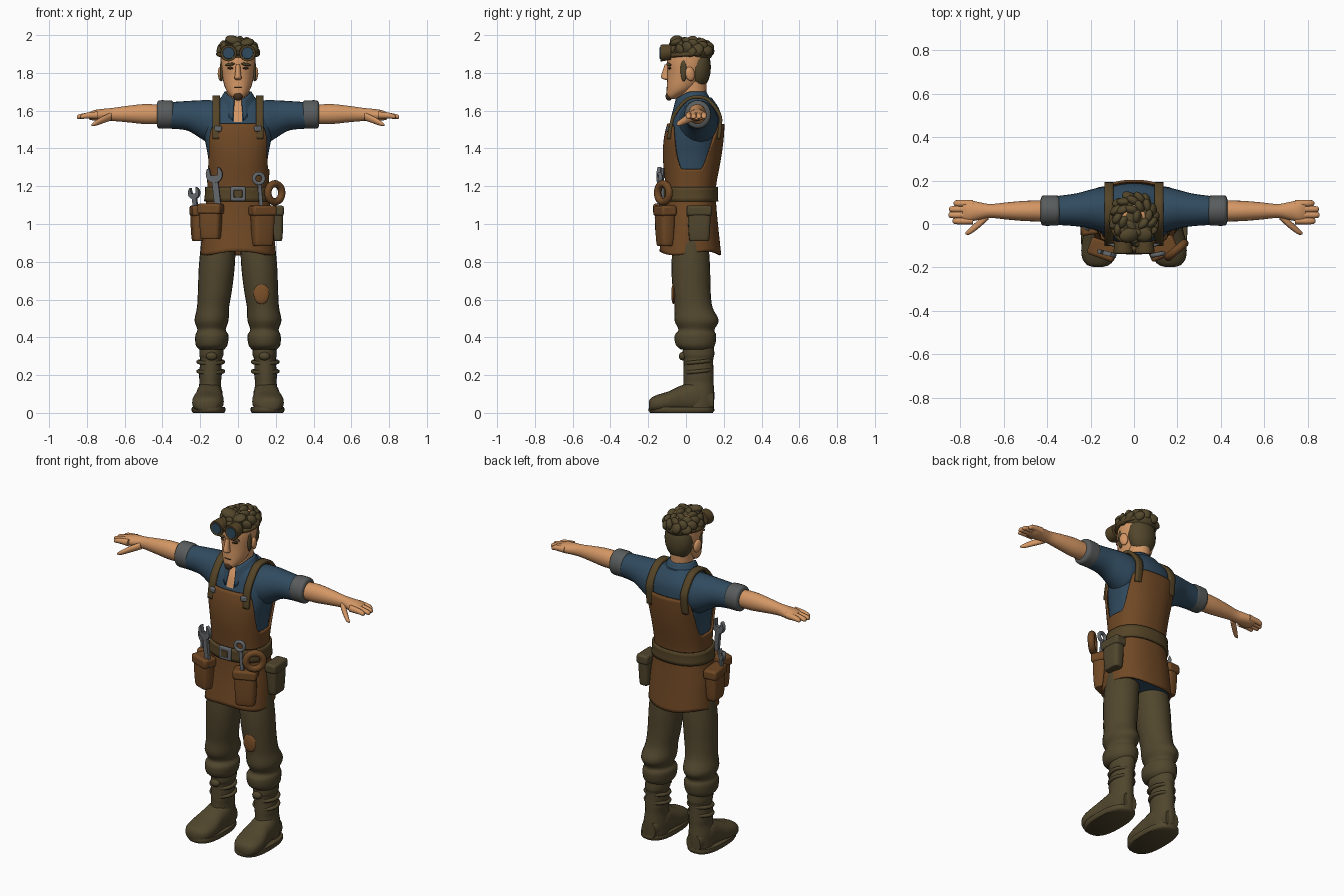
import bpy, bmesh, math, random
from math import sin, cos, pi
from mathutils import Vector, Matrix

if "Cube" in bpy.data.objects:
    bpy.data.objects.remove(bpy.data.objects["Cube"])
random.seed(4)


def material(name, r, g, b):
    m = bpy.data.materials.new(name)
    m.use_nodes = True
    m.diffuse_color = (r, g, b, 1)
    shader = m.node_tree.nodes["Principled BSDF"]
    shader.inputs["Base Color"].default_value = (r, g, b, 1)
    shader.inputs["Roughness"].default_value = 0.8
    return m


SKIN = material("warm skin", .66, .31, .13)
LEATHER = material("apron leather", .16, .065, .018)
SHIRT = material("blue cloth", .03, .07, .115)
OLIVE = material("olive cloth", .082, .062, .027)
HAIR = material("olive hair", .085, .062, .025)
STRAP = material("dark strap", .09, .058, .02)
CUFF = material("grey cuff", .1, .108, .108)
METAL = material("tool steel", .13, .14, .15)
PATCH = material("patch tan", .2, .08, .022)
DARK = material("dark whiskers", .06, .03, .014)


def make(name, bm, *mats):
    bmesh.ops.recalc_face_normals(bm, faces=bm.faces)
    me = bpy.data.meshes.new(name)
    bm.to_mesh(me)
    bm.free()
    for m in mats:
        me.materials.append(m)
    me.shade_smooth()
    me.set_sharp_from_angle(angle=0.9)
    ob = bpy.data.objects.new(name, me)
    bpy.context.collection.objects.link(ob)
    return ob


def smooth(rows, k=4):
    # Catmull-Rom refinement of a short list of rows
    out = []
    for i in range(len(rows) - 1):
        quad = [Vector(rows[max(0, min(len(rows) - 1, i + j))]) for j in (-1, 0, 1, 2)]
        a, b, c, d = quad
        for t in (j / k for j in range(k)):
            out.append(b + (c - a) * (t / 2) + (2 * a - 5 * b + 4 * c - d) * (t * t / 2)
                       + (3 * b - a - 3 * c + d) * (t ** 3 / 2))
    return out + [Vector(rows[-1])]


def unit(a, p):
    return [math.copysign(abs(f) ** (2 / p), f) for f in (cos(a), sin(a))]


def tube(name, mats, rows, axis=2, n=24, p=2, k=4, at=(0, 0, 0), turn=0):
    # rows: position along axis, two centre coordinates, two radii
    bm, rings = bmesh.new(), []
    for t, u, v, ru, rv in smooth(rows, k):
        ring = []
        for i in range(n):
            c, s = unit(2 * pi * i / n, p)
            co = [u + ru * c, v + rv * s]
            co.insert(axis, t)
            ring.append(bm.verts.new(co))
        rings.append(ring)
    for lo, hi in zip(rings, rings[1:]):
        for i in range(n):
            bm.faces.new((lo[i], lo[(i + 1) % n], hi[(i + 1) % n], hi[i]))
    bm.faces.new(rings[0])
    bm.faces.new(rings[-1])
    ob = make(name, bm, *mats)
    ob.location, ob.rotation_euler.z = at, turn
    return ob


def sheet(name, mat, f, nu, nv, thick=.012):
    bm = bmesh.new()
    g = [[bm.verts.new(f(i / nu, j / nv)) for j in range(nv + 1)] for i in range(nu + 1)]
    for i in range(nu):
        for j in range(nv):
            bm.faces.new((g[i][j], g[i + 1][j], g[i + 1][j + 1], g[i][j + 1]))
    bmesh.ops.remove_doubles(bm, verts=bm.verts, dist=1e-5)
    ob = make(name, bm, mat)
    mod = ob.modifiers.new("thickness", 'SOLIDIFY')
    mod.thickness, mod.offset = thick, 0
    return ob


def blob(name, mat, at, size, rot=(0, 0, 0)):
    bm = bmesh.new()
    bmesh.ops.create_uvsphere(bm, u_segments=16, v_segments=10, radius=1)
    bmesh.ops.scale(bm, vec=size, verts=bm.verts)
    ob = make(name, bm, mat)
    ob.location, ob.rotation_euler = at, rot
    return ob


def box(name, mat, at, size, rot=(0, 0, 0), bevel=.006):
    bm = bmesh.new()
    bmesh.ops.create_cube(bm, size=1)
    bmesh.ops.scale(bm, vec=size, verts=bm.verts)
    ob = make(name, bm, mat)
    ob.location, ob.rotation_euler = at, rot
    mod = ob.modifiers.new("soft edge", 'BEVEL')
    mod.width, mod.segments = bevel, 2
    return ob


def ring(name, mat, at, radius, thick, rot):
    def f(u, v):
        r = radius + thick * cos(2 * pi * v)
        return (r * cos(2 * pi * u), r * sin(2 * pi * u), thick * sin(2 * pi * v))
    ob = sheet(name, mat, f, 24, 10, .001)
    ob.location, ob.rotation_euler = at, rot


# Torso with an open shirt front
BODY = [(.86, 0, .022, .18, .146), (1, 0, .025, .17, .128), (1.12, 0, .025, .152, .118),
        (1.2, 0, .025, .146, .118), (1.35, 0, .032, .158, .138), (1.46, 0, .042, .178, .142),
        (1.55, 0, .055, .185, .132), (1.61, 0, .06, .16, .115), (1.67, 0, .06, .09, .075)]
FINE = smooth(BODY, 8)
POWER = 2.3
torso = tube("shirt_torso", (SHIRT, SKIN), BODY, n=72, p=POWER, k=8)
for face in torso.data.polygons:
    c = face.center
    if c.y < .03 and abs(c.x) < (c.z - 1.52) * .5:
        face.material_index = 1


def section(z):
    for a, b in zip(FINE, FINE[1:]):
        if z <= b[0]:
            return a.lerp(b, (z - a[0]) / (b[0] - a[0]))
    return FINE[-1]


def on_body(a, z, off):
    row = section(z)
    c, s = unit(a, POWER)
    return ((row[3] + off) * c, row[2] + (row[4] + off) * s, z)


def apron_top(a):
    t = max(0, min(1, (abs(sin(a)) - .3) / .55))
    return 1.29 + .24 * t * t * (3 - 2 * t)


def apron(u, v):
    a = 2 * pi * u
    low = .845 + .01 * sin(3 * a)
    return on_body(a, low + (apron_top(a) - low) * v, .01)


sheet("apron", LEATHER, apron, 72, 36)
sheet("waist_belt", STRAP, lambda u, v: on_body(2 * pi * u, 1.12 + .075 * v, .022), 48, 4)
box("belt_buckle", METAL, (0, -.12, 1.16), (.08, .02, .075))
box("buckle_plate", STRAP, (0, -.128, 1.16), (.045, .012, .04), bevel=.003)


# Collar standing round the neck and dropping at the front
def collar(u, v):
    a = -pi / 2 + .3 + u * (2 * pi - .6)
    front = max(0, -sin(a)) ** 2
    r = .066 + .03 * v
    return (r * cos(a), .035 + (r + .025 * front) * sin(a), 1.7 - .05 * v - .07 * front * (.6 + v))


sheet("shirt_collar", SHIRT, collar, 32, 4, .01)


# Shoulder straps following the chest and back
def strap_rows(x):
    def depth(z, side):
        _, _, cy, rx, ry = section(z)
        return cy + side * (ry * (1 - (x / rx) ** POWER) ** (1 / POWER) + .016)
    front = [(depth(z, -1), z) for z in (1.45, 1.52, 1.58)]
    back = [(depth(z, 1), z) for z in (1.58, 1.52, 1.45)]
    return smooth(front + [(.0, 1.655), (.06, 1.672), (.12, 1.655)] + back, 4)


for s, side in ((1, "left"), (-1, "right")):
    path = strap_rows(.115)
    last = len(path) - 1
    sheet(side + "_shoulder_strap", STRAP,
          lambda u, v: (s * (.095 + .04 * v), *path[round(u * last)]), last, 3, .018)
    box(side + "_strap_buckle", METAL, (s * .105, -.09, 1.505), (.04, .02, .03), (0, 0, s * .4))

    # Sleeve, rolled cuff and bare forearm
    tube(side + "_sleeve", (SHIRT,), [(s * x, y, z, a, b) for x, y, z, a, b in (
        (.06, .06, 1.55, .1, .1), (.14, .065, 1.54, .105, .115), (.2, .068, 1.555, .09, .1),
        (.27, .065, 1.573, .075, .078), (.36, .062, 1.575, .066, .07))], axis=0)
    tube(side + "_rolled_cuff", (CUFF,), [(s * x, .062, 1.58, r, r + .005) for x, r in (
        (.342, .055), (.35, .068), (.385, .07), (.42, .068), (.43, .05))], axis=0)
    tube(side + "_forearm", (SKIN,), [(s * x, .06, z, a, b) for x, z, a, b in (
        (.4, 1.58, .048, .05), (.49, 1.582, .047, .053), (.58, 1.582, .04, .044),
        (.66, 1.58, .032, .035), (.71, 1.578, .04, .032), (.76, 1.575, .05, .028),
        (.79, 1.572, .045, .018))], axis=0)
    for i in range(4):
        y, reach = .014 + .027 * i, (.835, .853, .85, .83)[i]
        tube(side + "_finger", (SKIN,), [(s * .74, y, 1.577, .016, .02), (s * .8, y, 1.574, .016, .016),
             (s * (reach - .008), y, 1.568, .013, .012), (s * reach, y, 1.566, .005, .005)], axis=0, n=10)
    tube(side + "_thumb", (SKIN,), [(s * .67, .04, 1.57, .02, .022), (s * .715, .0, 1.552, .02, .02),
         (s * .755, -.033, 1.533, .015, .014), (s * .775, -.043, 1.525, .005, .005)], axis=0, n=10)

    # Trouser leg with a gathered hem
    tube(side + "_trouser_leg", (OLIVE,), [(z, s * x, y, a, b) for z, x, y, a, b in (
        (.95, .1, .025, .09, .09), (.78, .112, .025, .095, .102), (.65, .122, .03, .09, .1),
        (.56, .132, .04, .085, .1), (.49, .14, .056, .09, .117), (.44, .14, .055, .075, .095),
        (.41, .138, .05, .088, .11), (.36, .14, .05, .084, .104), (.335, .14, .055, .066, .08))])

    # Boot
    tube(side + "_boot_shaft", (OLIVE,), [(z, s * x, .066, a, b) for z, x, a, b in (
        (.37, .14, .06, .08), (.31, .141, .064, .084), (.28, .143, .057, .078), (.2, .146, .06, .08),
        (.16, .147, .057, .08), (.1, .15, .064, .084), (.03, .15, .065, .082))])
    tube(side + "_boot_foot", (OLIVE,), [(y, s * x, z, a, b) for y, x, z, a, b in (
        (.145, .15, .06, .045, .05), (.06, .15, .085, .068, .08), (-.02, .153, .075, .072, .072),
        (-.09, .158, .06, .083, .055), (-.15, .162, .05, .078, .046), (-.185, .165, .043, .055, .036),
        (-.197, .166, .04, .025, .02))], axis=1, p=2.4)
    tube(side + "_boot_sole", (OLIVE,), [(z, s * .156, -.024, a, b) for z, a, b in (
        (0, .083, .165), (.012, .09, .174), (.03, .088, .172))], p=2.6, k=2)
    for z in (.22, .27):
        ring(side + "_boot_band", OLIVE, (s * .144, .066, z), .066, .01, (.1, 0, 0))
    blob(side + "_lace_knot", OLIVE, (s * .14, -.018, .3), (.03, .02, .022))

    # Face sides, goggles
    blob(side + "_ear", SKIN, (s * .092, .022, 1.795), (.014, .026, .038), (.2, 0, s * .3))
    blob(side + "_sideburn", HAIR, (s * .086, -.012, 1.815), (.01, .017, .06))
    blob(side + "_eye", DARK, (s * .04, -.087, 1.825), (.018, .008, .006), (0, 0, s * .35))
    blob(side + "_eyebrow", HAIR, (s * .042, -.091, 1.845), (.028, .01, .008), (0, s * .15, s * .35))
    tube(side + "_goggle_frame", (STRAP,), [(-.135, s * .05, 1.905, .038, .038), (-.13, s * .05, 1.905, .044, .044),
         (-.08, s * .05, 1.91, .04, .04)], axis=1)
    tube(side + "_goggle_lens", (SHIRT,), [(-.139, s * .05, 1.905, .03, .03),
         (-.13, s * .05, 1.905, .033, .033)], axis=1, k=1)

# Head and neck
tube("neck", (SKIN,), [(1.5, 0, .03, .07, .08), (1.62, 0, .035, .06, .07), (1.76, 0, .04, .062, .07)])
tube("head", (SKIN,), [(1.662, 0, -.075, .016, .016), (1.68, 0, -.062, .04, .04), (1.72, 0, -.025, .068, .077),
     (1.79, 0, .002, .085, .101), (1.86, 0, .01, .093, .11), (1.92, 0, .016, .086, .1), (1.97, 0, .02, .05, .06)])
tube("nose", (SKIN,), [(1.762, 0, -.1, .012, .008), (1.772, 0, -.107, .02, .022), (1.79, 0, -.107, .016, .023),
     (1.845, 0, -.098, .011, .014)], n=12)
blob("goatee", DARK, (0, -.09, 1.677), (.024, .018, .024))
blob("mouth", DARK, (0, -.098, 1.722), (.022, .006, .004))
blob("goggle_bridge", STRAP, (0, -.115, 1.905), (.02, .012, .012))
ring("goggle_strap", STRAP, (0, .015, 1.9), .104, .012, (.08, 0, 0))

# Hair: two masses covered with swept tufts
blob("hair_crown", HAIR, (0, .025, 1.915), (.1, .118, .062), (-.12, 0, 0))
blob("hair_back", HAIR, (0, .066, 1.83), (.086, .066, .115))
for i in range(30):
    a, h = i * 2.4, (i + .5) / 30
    w = math.sqrt(1 - h * h)
    at = (.092 * w * cos(a), .025 + .108 * w * sin(a), 1.91 + .055 * h)
    blob("hair_tuft", HAIR, at, (.034, .02, .026 + .008 * random.random()),
         (random.uniform(-.5, .5), random.uniform(-.5, .5), a + 1))
blob("front_quiff", HAIR, (-.02, -.05, 1.97), (.05, .035, .025), (.4, .25, .3))
blob("front_quiff_side", HAIR, (.045, -.05, 1.96), (.04, .035, .02), (.3, -.2, 0))

# Tool pouches hung on the belt
for name, mat, x, y, low, high, w, d, turn in (
        ("front_right_pouch", LEATHER, -.145, -.118, .92, 1.1, .06, .038, -.35),
        ("front_left_pouch", LEATHER, .13, -.112, .885, 1.09, .062, .04, .4),
        ("side_right_pouch", LEATHER, -.21, .02, .91, 1.09, .066, .038, -1.45),
        ("side_left_pouch", OLIVE, .205, .07, .91, 1.09, .062, .034, 1.6)):
    span = high - low
    tube(name, (mat,), [(0, 0, 0, w * .7, d * .6), (.01, 0, 0, w * .86, d * .85), (span * .5, 0, 0, w * .95, d),
         (span - .005, 0, 0, w, d * .95), (span, 0, 0, w * .9, d * .8)], p=4, at=(x, y, low), turn=turn)
    box(name + "_flap", mat, (x, y, high - .02), (w * 2.15, d * 2.15, .055), (0, 0, turn), .012)


# Tools
def wrench(name, at, r, length, lean, turn):
    bm = bmesh.new()
    arc = [math.radians(122 + 296 * i / 20) for i in range(21)]
    pts = [(r * cos(a), r * sin(a)) for a in arc] + [(r * .4, -r * .1), (-r * .4, -r * .1)]
    face = bm.faces.new([bm.verts.new((x, -.01, z)) for x, z in pts])
    new = bmesh.ops.extrude_face_region(bm, geom=[face])["geom"]
    bmesh.ops.translate(bm, vec=(0, .02, 0), verts=[v for v in new if isinstance(v, bmesh.types.BMVert)])
    shift = Matrix.Translation((0, 0, -r * .7 - length / 2))
    size = Matrix.Diagonal((r * .75, .016, length, 1))
    bmesh.ops.create_cube(bm, size=1, matrix=shift @ size)
    ob = make(name, bm, METAL)
    ob.location, ob.rotation_euler = at, (0, lean, turn)


wrench("large_wrench", (-.125, -.135, 1.262), .045, .17, -.12, -.25)
wrench("small_wrench", (-.232, -.01, 1.165), .033, .12, -.1, -.5)
ring("ring_spanner", METAL, (.11, -.14, 1.24), .026, .01, (pi / 2, 0, .2))
box("spanner_handle", METAL, (.118, -.135, 1.15), (.022, .016, .14), (0, -.08, .2), .004)
ring("tape_roll", LEATHER, (.195, -.12, 1.165), .048, .019, (pi / 2, 0, .7))
blob("knee_patch", PATCH, (.124, -.066, .63), (.042, .012, .055))
